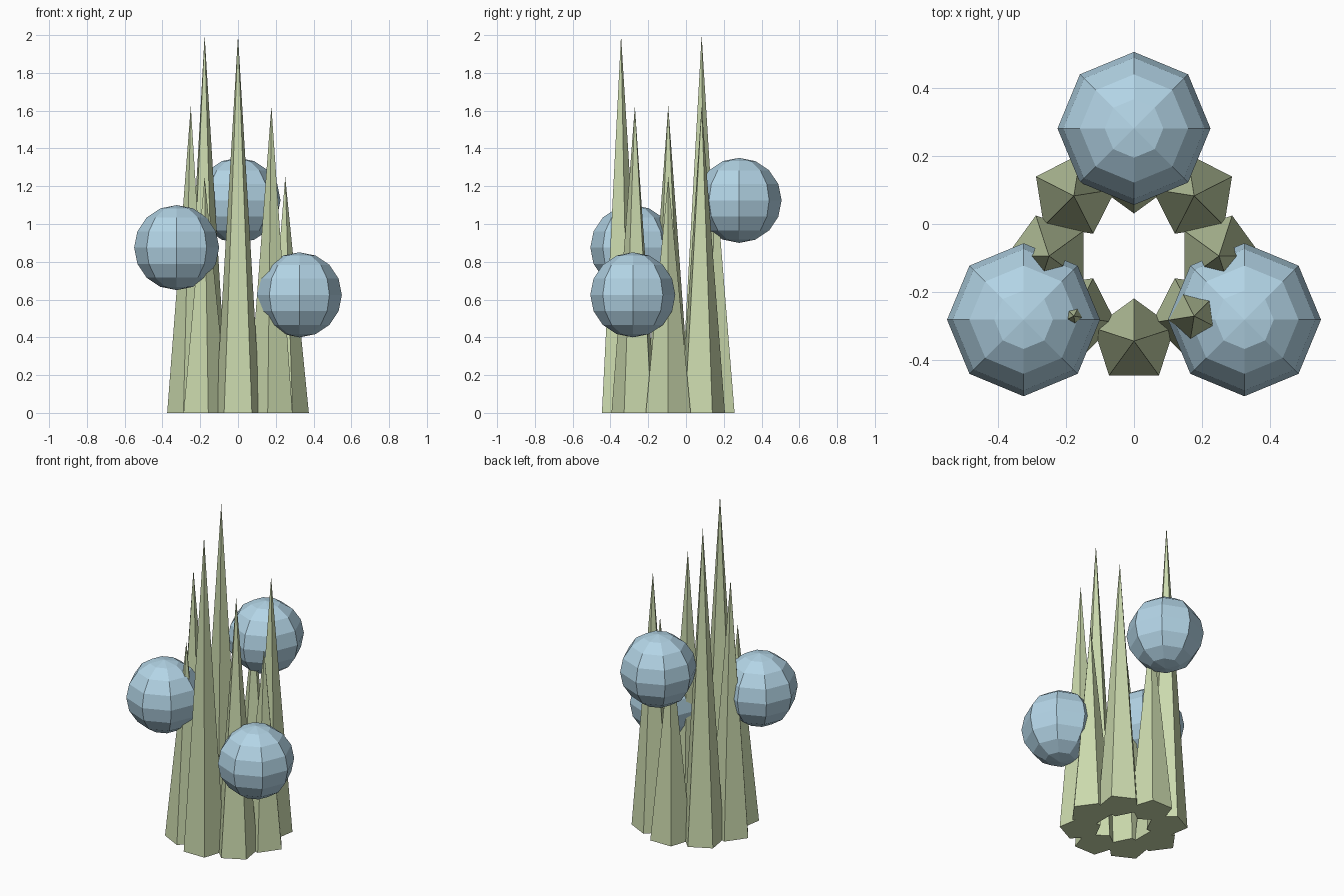
import bpy
from math import sin, cos, pi

if "Cube" in bpy.data.objects:
    bpy.data.objects.remove(bpy.data.objects["Cube"])

CY = -0.094  # y of the ring centre


def material(name, color):
    m = bpy.data.materials.new(name)
    m.diffuse_color = color
    m.use_nodes = True
    m.node_tree.nodes["Principled BSDF"].inputs["Base Color"].default_value = m.diffuse_color
    return m


green = material("leaf_green", (0.60, 0.70, 0.42, 1))
blue = material("berry_blue", (0.45, 0.66, 0.79, 1))


def finish(name, mat):
    ob = bpy.context.object
    ob.name = name
    ob.data.materials.append(mat)


# Ring of eight five-sided spikes, heights cycling through three sizes
heights = [1.25, 1.625, 1.25, 2.0, 1.625, 1.25, 2.0, 1.625]
for i, h in enumerate(heights):
    a = i * pi / 4
    bpy.ops.mesh.primitive_cone_add(
        vertices=5, radius1=0.125, radius2=0, depth=h,
        location=(0.25 * cos(a), CY + 0.25 * sin(a), h / 2),
        rotation=(0, 0, -a - pi / 2))
    finish(f"spike_{i + 1}", green)

# Three low-poly balls spiralling upwards around the spikes
for i, (deg, z) in enumerate([(-30, 0.625), (210, 0.875), (90, 1.125)]):
    a = deg * pi / 180
    bpy.ops.mesh.primitive_uv_sphere_add(
        segments=8, ring_count=8, radius=0.225,
        location=(0.375 * cos(a), CY + 0.375 * sin(a), z))
    finish(f"ball_{i + 1}", blue)
